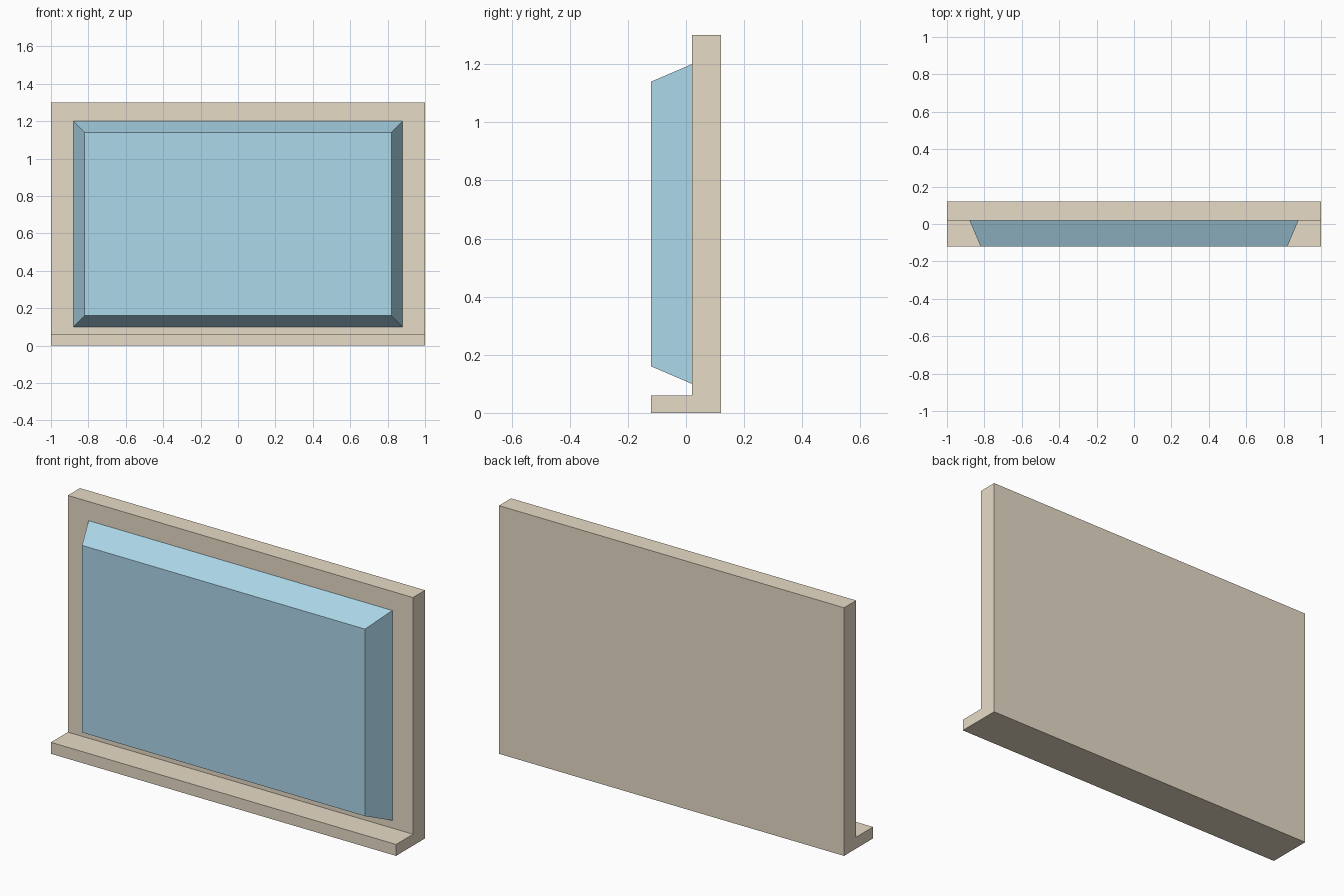
import bpy
import bmesh

if "Cube" in bpy.data.objects:
    bpy.data.objects.remove(bpy.data.objects["Cube"])


def material(name, color):
    mat = bpy.data.materials.new(name)
    mat.diffuse_color = color
    mat.use_nodes = True
    mat.node_tree.nodes["Principled BSDF"].inputs["Base Color"].default_value = mat.diffuse_color
    return mat


def loft(name, loop_a, loop_b, mat):
    """Solid between two matching closed loops of points."""
    bm = bmesh.new()
    a = [bm.verts.new(p) for p in loop_a]
    b = [bm.verts.new(p) for p in loop_b]
    bm.faces.new(a)
    bm.faces.new(b[::-1])
    for i in range(len(a)):
        j = (i + 1) % len(a)
        bm.faces.new((a[j], a[i], b[i], b[j]))
    bmesh.ops.recalc_face_normals(bm, faces=bm.faces)
    mesh = bpy.data.meshes.new(name)
    bm.to_mesh(mesh)
    bm.free()
    mesh.materials.append(mat)
    obj = bpy.data.objects.new(name, mesh)
    bpy.context.collection.objects.link(obj)
    return obj


def rectangle(half_width, y, z0, z1):
    return [(-half_width, y, z0), (half_width, y, z0),
            (half_width, y, z1), (-half_width, y, z1)]


tan = material("tan", (0.80, 0.71, 0.57, 1))
blue = material("blue", (0.42, 0.69, 0.83, 1))

# Backboard with bottom ledge: L profile extruded across the width
profile = [(-0.12, 0), (0.12, 0), (0.12, 1.3),
           (0.02, 1.3), (0.02, 0.06), (-0.12, 0.06)]
loft("backboard_with_ledge",
     [(-1, y, z) for y, z in profile],
     [(1, y, z) for y, z in profile], tan)

# Raised panel with sloping edges
loft("raised_panel",
     rectangle(0.88, 0.02, 0.10, 1.20),
     rectangle(0.82, -0.12, 0.16, 1.14), blue)
